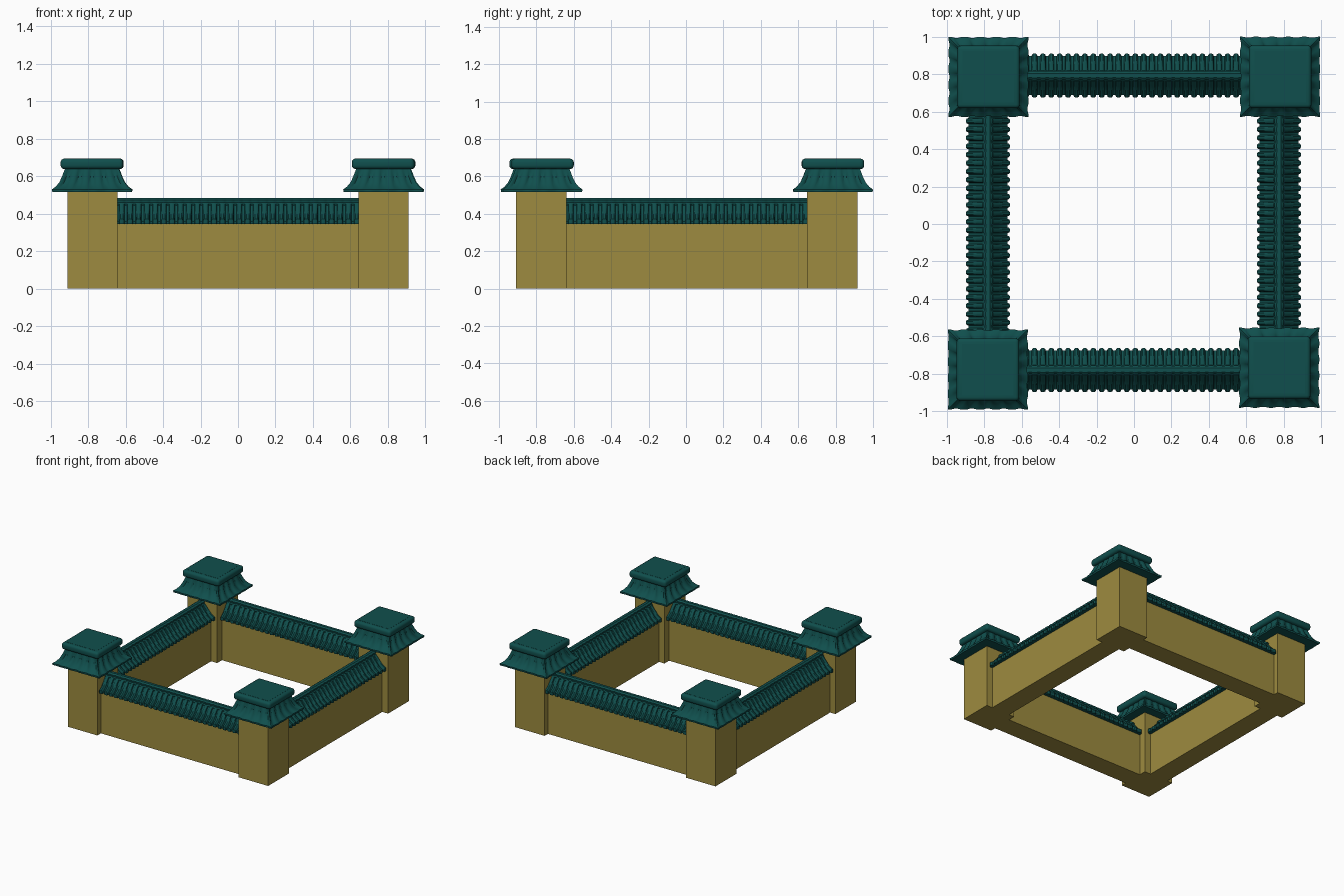
import bpy, bmesh, math
from mathutils import Matrix, Vector

if "Cube" in bpy.data.objects:
    bpy.data.objects.remove(bpy.data.objects["Cube"])


def material(name, rgb):
    m = bpy.data.materials.new(name)
    m.diffuse_color = (*rgb, 1)
    m.use_nodes = True
    m.node_tree.nodes["Principled BSDF"].inputs["Base Color"].default_value = m.diffuse_color
    return m


TAN = material("ochre plaster", (0.34, 0.26, 0.05))
TEAL = material("dark teal tile", (0.005, 0.078, 0.074))


def finish(bm, name, mat, smooth=False):
    bmesh.ops.recalc_face_normals(bm, faces=bm.faces)
    me = bpy.data.meshes.new(name)
    bm.to_mesh(me)
    bm.free()
    me.materials.append(mat)
    ob = bpy.data.objects.new(name, me)
    bpy.context.collection.objects.link(ob)
    if smooth:
        bpy.ops.object.select_all(action='DESELECT')
        ob.select_set(True)
        bpy.context.view_layer.objects.active = ob
        bpy.ops.object.shade_smooth_by_angle(angle=math.radians(35))
    return ob


def box(name, center, size, mat, bevel=0):
    bm = bmesh.new()
    bmesh.ops.create_cube(bm, size=1, matrix=Matrix.Translation(center) @ Matrix.Diagonal((*size, 1)))
    if bevel:
        bmesh.ops.bevel(bm, geom=bm.edges[:], offset=bevel, segments=4, profile=0.5, affect='EDGES')
    return finish(bm, name, mat, bevel > 0)


def loft(name, rings, mat, matrix=Matrix(), smooth=False):
    """Skin a list of equal closed rings and cap both ends."""
    bm = bmesh.new()
    rows = [[bm.verts.new(matrix @ Vector(p)) for p in r] for r in rings]
    n = len(rows[0])
    for a, b in zip(rows, rows[1:]):
        for i in range(n):
            j = (i + 1) % n
            bm.faces.new((a[i], a[j], b[j], b[i]))
    bm.faces.new(rows[0])
    bm.faces.new(rows[-1])
    return finish(bm, name, mat, smooth)


# Tile rows along a wall: raised ribs alternate with sunken pans
LOW = [(0.104, 0.345), (0.104, 0.358), (0.080, 0.375), (0.052, 0.408), (0.026, 0.445)]
HIGH = [(0.117, 0.345), (0.117, 0.372), (0.086, 0.392), (0.057, 0.425), (0.028, 0.458)]
RIDGE = [(0.024, 0.42), (0.031, 0.452), (0.022, 0.460), (0.025, 0.474), (0.012, 0.484)]


def section(x, half, k=1.0):
    right = [(x, y * k, z) for y, z in half]
    return right + [(x, -y * k, z) for y, z in reversed(half)]


def tiled_roof(name, matrix, length=1.30, count=29):
    pitch = length / count
    mix = [tuple((l + 2 * h) / 3 for l, h in zip(a, b)) for a, b in zip(LOW, HIGH)]
    rings, ridge = [], []
    for i in range(count):
        x = -length / 2 + i * pitch
        for t, prof in ((0.0, LOW), (0.30, LOW), (0.36, mix), (0.50, HIGH),
                        (0.80, HIGH), (0.94, mix)):
            rings.append(section(x + t * pitch, prof))
        for t, k in ((0.02, 0.85), (0.30, 0.85), (0.42, 1), (0.9, 1)):
            ridge.append(section(x + t * pitch, RIDGE, k))
    rings.append(section(length / 2, LOW))
    ridge.append(section(length / 2, RIDGE, 0.85))
    loft(name + "_tiles", rings, TEAL, matrix, True)
    loft(name + "_ridge", ridge, TEAL, matrix, True)


# Flared, fluted skirt under each pillar top
SKIRT = [(0.190, 0.516, 0), (0.211, 0.516, 0.002), (0.214, 0.530, 0.005),
         (0.194, 0.544, 0.010), (0.174, 0.568, 0.013), (0.160, 0.598, 0.012),
         (0.151, 0.622, 0.009), (0.142, 0.645, 0.002)]


def skirt_ring(half, z, depth, steps=40, ribs=5):
    pts = []
    for side in range(4):
        rot = Matrix.Rotation(side * math.pi / 2, 3, 'Z')
        for i in range(steps):
            t = i / steps
            wave = 0.5 - 0.5 * math.cos(2 * math.pi * ribs * t)
            groove = depth * min(1, max(0, wave * 1.8 - 0.5))
            pts.append(rot @ Vector((half * (2 * t - 1), -half + groove, z)))
    return pts


# Corner pillars with caps
corners = {"front_left": (-0.780, -0.777), "front_right": (0.775, -0.767),
           "back_left": (-0.777, 0.785), "back_right": (0.780, 0.786)}
for label, (x, y) in corners.items():
    px = math.copysign(0.776, x)
    py = -0.773 if y < 0 else 0.782
    box(label + "_pillar", (px, py, 0.26), (0.268, 0.27, 0.52), TAN)
    loft(label + "_cap_skirt", [skirt_ring(*r) for r in SKIRT], TEAL,
         Matrix.Translation((x, y, 0)), True)
    box(label + "_cap_slab", (x, y, 0.667), (0.334, 0.334, 0.056), TEAL, 0.02)
    box(label + "_cap_panel", (x, y, 0.692), (0.275, 0.275, 0.008), TEAL)

# Walls between the pillars, each with a tiled roof
walls = {"front": (0, -0.780, 0), "back": (0, 0.792, 0),
         "left": (-0.780, 0.005, 90), "right": (0.774, 0.005, 90)}
for label, (x, y, turn) in walls.items():
    size = (1.32, 0.165, 0.35) if turn == 0 else (0.165, 1.32, 0.35)
    box(label + "_wall", (x, y, 0.175), size, TAN)
    tiled_roof(label + "_roof", Matrix.Translation((x, y, 0)) @ Matrix.Rotation(math.radians(turn), 4, 'Z'))
